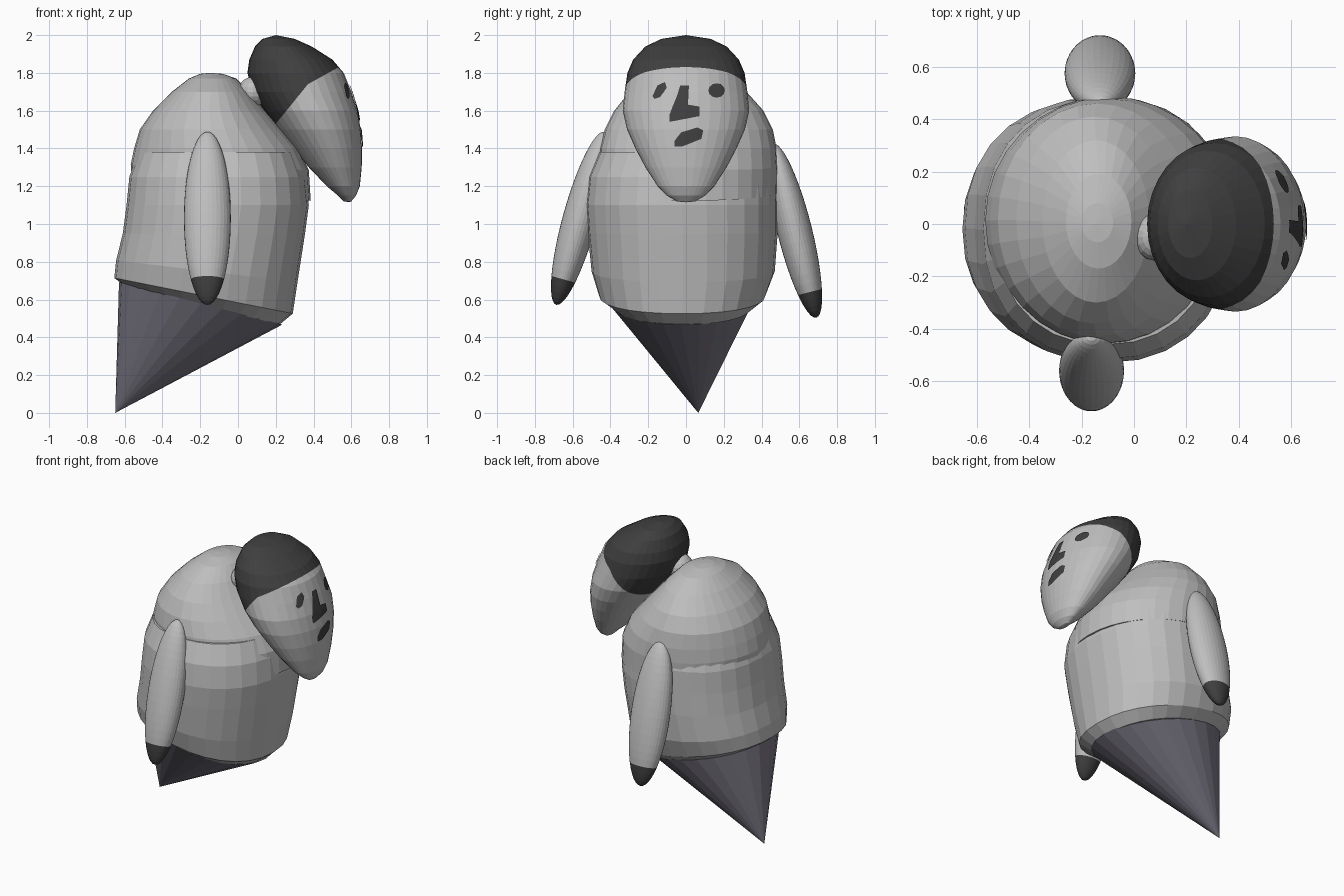
import bpy, bmesh, math
from mathutils import Vector, Matrix
from mathutils.bvhtree import BVHTree

if "Cube" in bpy.data.objects:
    bpy.data.objects.remove(bpy.data.objects["Cube"])


def material(name, rgb):
    m = bpy.data.materials.new(name)
    m.diffuse_color = (*rgb, 1)
    m.use_nodes = True
    m.node_tree.nodes["Principled BSDF"].inputs["Base Color"].default_value = m.diffuse_color
    return m


LIGHT = material("light grey", (0.52, 0.52, 0.52))
DARK = material("charcoal", (0.05, 0.05, 0.05))
CONE = material("purple grey", (0.20, 0.19, 0.235))


def finish(bm, name, mats):
    me = bpy.data.meshes.new(name)
    bm.to_mesh(me)
    bm.free()
    for m in mats:
        me.materials.append(m)
    ob = bpy.data.objects.new(name, me)
    bpy.context.collection.objects.link(ob)
    return ob


def loft(rows, n=32, power=1.0, bottom=None, top=None):
    """Rows, bottom to top: (z, x0, x1, y0, y1, tilt). Ends close to a point or a cap."""
    bm = bmesh.new()
    rings = []
    for z, x0, x1, y0, y1, tilt in rows:
        ring = []
        for i in range(n):
            a = 2 * math.pi * i / n
            c, s = math.cos(a), math.sin(a)
            c = math.copysign(abs(c) ** power, c)
            s = math.copysign(abs(s) ** power, s)
            dx = c * (x1 - x0) / 2
            ring.append(bm.verts.new(((x0 + x1) / 2 + dx, (y0 + y1) / 2 + s * (y1 - y0) / 2,
                                      z + tilt * dx)))
        rings.append(ring)
    for a, b in zip(rings, rings[1:]):
        for i in range(n):
            j = (i + 1) % n
            bm.faces.new((a[i], a[j], b[j], b[i]))
    for ring, tip in ((rings[0], bottom), (rings[-1], top)):
        if tip:
            v = bm.verts.new(tip)
            for i in range(n):
                bm.faces.new((ring[i], ring[(i + 1) % n], v))
        else:
            bm.faces.new(ring)
    bmesh.ops.recalc_face_normals(bm, faces=bm.faces)
    return bm


def cut(bm, co, no):
    bmesh.ops.bisect_plane(bm, geom=bm.verts[:] + bm.edges[:] + bm.faces[:],
                           plane_co=co, plane_no=no)


# Lower body
finish(loft([(.57, -.60, .22, -.38, .35, -.25),
             (.62, -.655, .29, -.46, .42, -.20),
             (.75, -.645, .315, -.50, .47, -.12),
             (.95, -.61, .355, -.52, .485, 0),
             (1.10, -.59, .375, -.53, .485, 0),
             (1.25, -.575, .36, -.515, .48, 0),
             (1.38, -.53, .31, -.46, .44, 0)],
            n=28, power=.9, top=(-.12, 0, 1.42)), "lower_body", [LIGHT])

# Rounded shoulders
finish(loft([(1.17, -.56, .385, -.46, .485, -.1),
             (1.30, -.568, .375, -.46, .487, -.03),
             (1.40, -.55, .32, -.455, .48, 0),
             (1.50, -.52, .235, -.43, .46, 0),
             (1.60, -.45, .145, -.38, .41, 0),
             (1.70, -.35, .06, -.30, .32, 0),
             (1.77, -.26, -.01, -.17, .19, 0),
             (1.795, -.20, -.08, -.07, .08, 0)],
            top=(-.15, 0, 1.80)), "shoulders", [LIGHT])

# Pointed tail cone
finish(loft([(.58, -.63, .235, -.40, .35, -.26)], n=24, bottom=(-.65, .065, 0)),
       "tail_cone", [CONE])

# Neck
bm = bmesh.new()
bmesh.ops.create_uvsphere(bm, u_segments=16, v_segments=10, radius=1,
                          matrix=Matrix.Translation((.08, -.05, 1.70)) @ Matrix.Diagonal((.08, .09, .08, 1)))
finish(bm, "neck", [LIGHT])

# Arms with dark tips
for name, loc, lean, rx in (("right_arm", (-.162, -.56, 1.03), -15.5, .124),
                            ("left_arm", (-.13, .575, .965), 14, .135)):
    bm = bmesh.new()
    bmesh.ops.create_uvsphere(bm, u_segments=32, v_segments=24, radius=1,
                              matrix=Matrix.Diagonal((rx, .092, .475, 1)))
    cut(bm, (0, 0, -.335), (0, 0, 1))
    for f in bm.faces:
        f.material_index = int(f.calc_center_median().z < -.335)
    bm.transform(Matrix.Translation(loc) @ Matrix.Rotation(math.radians(lean), 4, 'X'))
    finish(bm, name, [LIGHT, DARK])

# Head with dark cap
profile = [(1.12, .56, .60, .05), (1.15, .53, .625, .10), (1.20, .47, .645, .15),
           (1.30, .375, .655, .215), (1.40, .295, .657, .268), (1.50, .215, .65, .312),
           (1.60, .14, .632, .335), (1.70, .075, .60, .325), (1.80, .05, .56, .31),
           (1.87, .06, .50, .28), (1.94, .09, .39, .215), (1.98, .13, .30, .13)]
head = loft([(z, a, b, -w, w, 0) for z, a, b, w in profile],
            bottom=(.59, 0, 1.115), top=(.2, 0, 2.0))
LINES = ((.37, 1.74, .555), (.37, 1.74, 1.235))
for x, z, m in LINES:
    cut(head, (x, 0, z), (-m, 0, 1))
for f in head.faces:
    c = f.calc_center_median()
    f.material_index = int(any(c.z > z + m * (c.x - x) for x, z, m in LINES))
tree = BVHTree.FromBMesh(head)
finish(head, "head", [LIGHT, DARK])


# Painted features laid onto the face
def patch(name, outline):
    bm = bmesh.new()
    bm.faces.new([bm.verts.new((2, y, z)) for y, z in outline])
    bmesh.ops.triangulate(bm, faces=bm.faces[:])
    bmesh.ops.subdivide_edges(bm, edges=bm.edges[:], cuts=3, use_grid_fill=True)
    for v in bm.verts:
        hit, normal, _, _ = tree.ray_cast(v.co, Vector((-1, 0, 0)))
        if hit:
            v.co = hit + normal * .006
    bm.normal_update()
    for f in bm.faces:
        if f.normal.x < 0:
            f.normal_flip()
    finish(bm, name, [DARK])


patch("right_eye", [(-.175, 1.675), (-.15, 1.73), (-.11, 1.75), (-.10, 1.72),
                    (-.135, 1.67), (-.165, 1.66)])
patch("left_eye", [(.16 + .043 * math.cos(i * math.pi / 6), 1.705 + .038 * math.sin(i * math.pi / 6))
                   for i in range(12)])
patch("nose", [(-.03, 1.73), (.015, 1.73), (.01, 1.63), (.07, 1.62), (.07, 1.57),
               (.02, 1.56), (-.085, 1.54), (-.085, 1.58), (-.05, 1.67)])
patch("mouth", [(-.06, 1.44), (-.025, 1.485), (.06, 1.51), (.09, 1.495), (.08, 1.45),
                (-.02, 1.41), (-.06, 1.41)])
